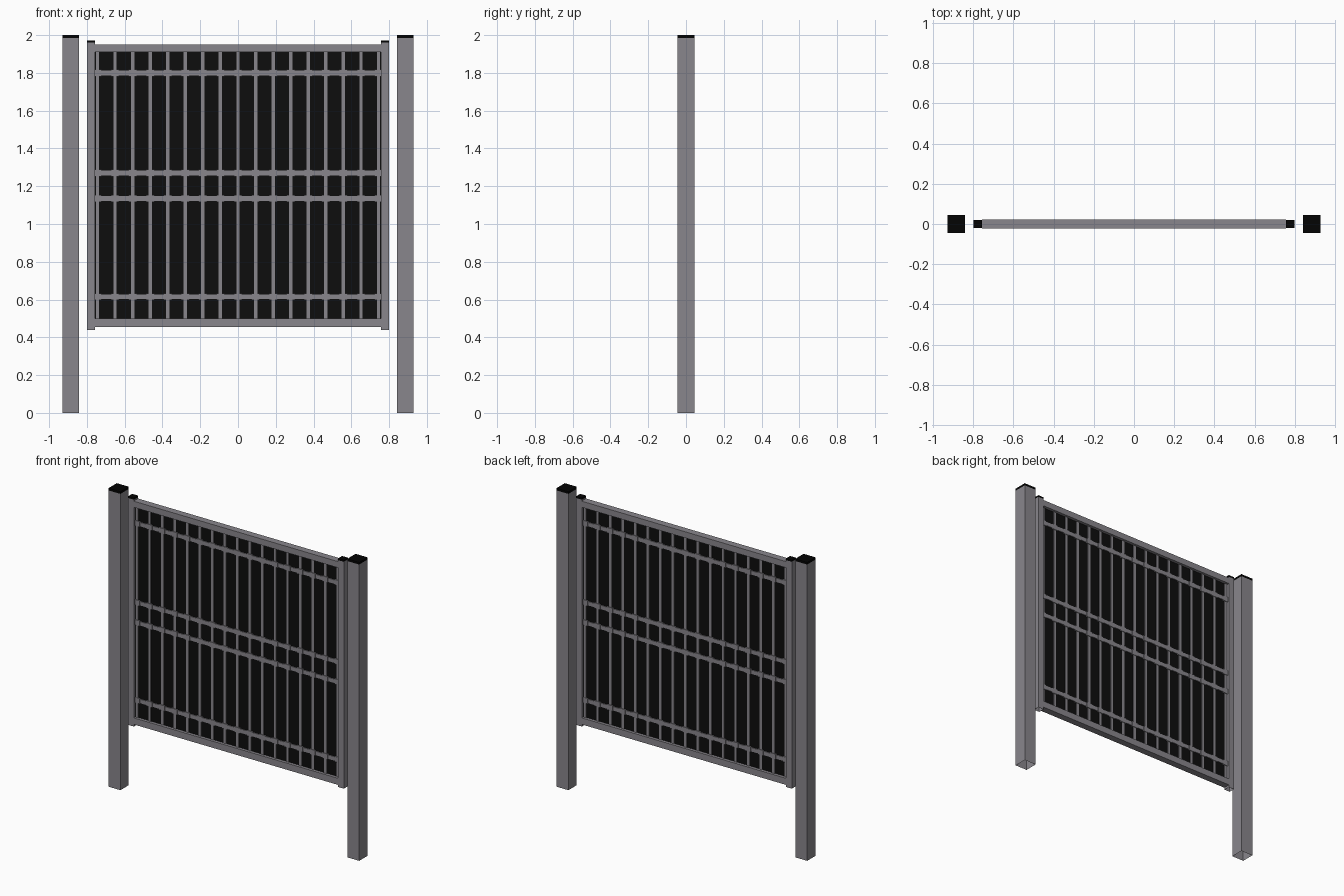
import bpy, bmesh

if "Cube" in bpy.data.objects:
    bpy.data.objects.remove(bpy.data.objects["Cube"])


def material(name, rgb):
    m = bpy.data.materials.new(name)
    m.diffuse_color = (*rgb, 1)
    m.use_nodes = True
    m.node_tree.nodes["Principled BSDF"].inputs["Base Color"].default_value = m.diffuse_color
    return m


GREY = material("metal grey", (0.25, 0.24, 0.262))
SLAT = material("slat black", (0.004, 0.004, 0.004))
CAP = material("cap black", (0.001, 0.001, 0.001))


def add_box(bm, x0, x1, y0, y1, z0, z1, open_bottom=False):
    v = [bm.verts.new((x, y, z)) for z in (z0, z1)
         for x, y in ((x0, y0), (x1, y0), (x1, y1), (x0, y1))]
    faces = [(4, 5, 6, 7), (0, 1, 5, 4), (1, 2, 6, 5), (2, 3, 7, 6), (3, 0, 4, 7)]
    if not open_bottom:
        faces.append((3, 2, 1, 0))
    for f in faces:
        bm.faces.new([v[i] for i in f])


def build(name, mat, boxes, open_bottom=False):
    bm = bmesh.new()
    for b in boxes:
        add_box(bm, *b, open_bottom=open_bottom)
    me = bpy.data.meshes.new(name)
    bm.to_mesh(me)
    bm.free()
    me.materials.append(mat)
    ob = bpy.data.objects.new(name, me)
    bpy.context.collection.objects.link(ob)
    return ob


# Posts and frame stiles: hollow tubes open at the bottom, with black caps
for side, s in (("left", -1), ("right", 1)):
    cx, h = s * 0.885, 0.044
    build(side + "_post", GREY, [(cx - h, cx + h, -h, h, 0, 1.985)], True)
    build(side + "_post_cap", CAP, [(cx - h, cx + h, -h, h, 1.985, 2.0)])
    cx, h = s * 0.778, 0.021
    build(side + "_stile", GREY, [(cx - h, cx + h, -h, h, 0.44, 1.96)], True)
    build(side + "_stile_cap", CAP, [(cx - h, cx + h, -h, h, 1.96, 1.972)])

# Top and bottom rails
END = 0.757
build("top_rail", GREY, [(-END, END, -0.023, 0.023, 1.91, 1.951)])
build("bottom_rail", GREY, [(-END, END, -0.023, 0.023, 0.455, 0.499)])

# Infill: black slats, upright bars, cross bars and crossing clips
STEP = 0.093
bars = [(i - 8) * STEP for i in range(17)]
levels = (0.615, 1.135, 1.27, 1.80)
LOW, TOP = 0.499, 1.91

slats = [(x, x + STEP, -0.003, 0.003, LOW, TOP) for x in bars[:-1]]
slats += [(-END, bars[0], -0.003, 0.003, LOW, TOP),
          (bars[-1], END, -0.003, 0.003, LOW, TOP)]
build("slats", SLAT, slats)
build("upright_bars", GREY,
      [(x - 0.009, x + 0.009, -0.007, 0.007, LOW, TOP) for x in bars])
build("cross_bars", GREY,
      [(-END, END, -0.009, 0.009, z - 0.013, z + 0.013) for z in levels])
build("crossing_clips", GREY,
      [(max(x - 0.022, -END), min(x + 0.022, END), -0.011, 0.011, z - 0.018, z + 0.018)
       for x in bars for z in levels])
